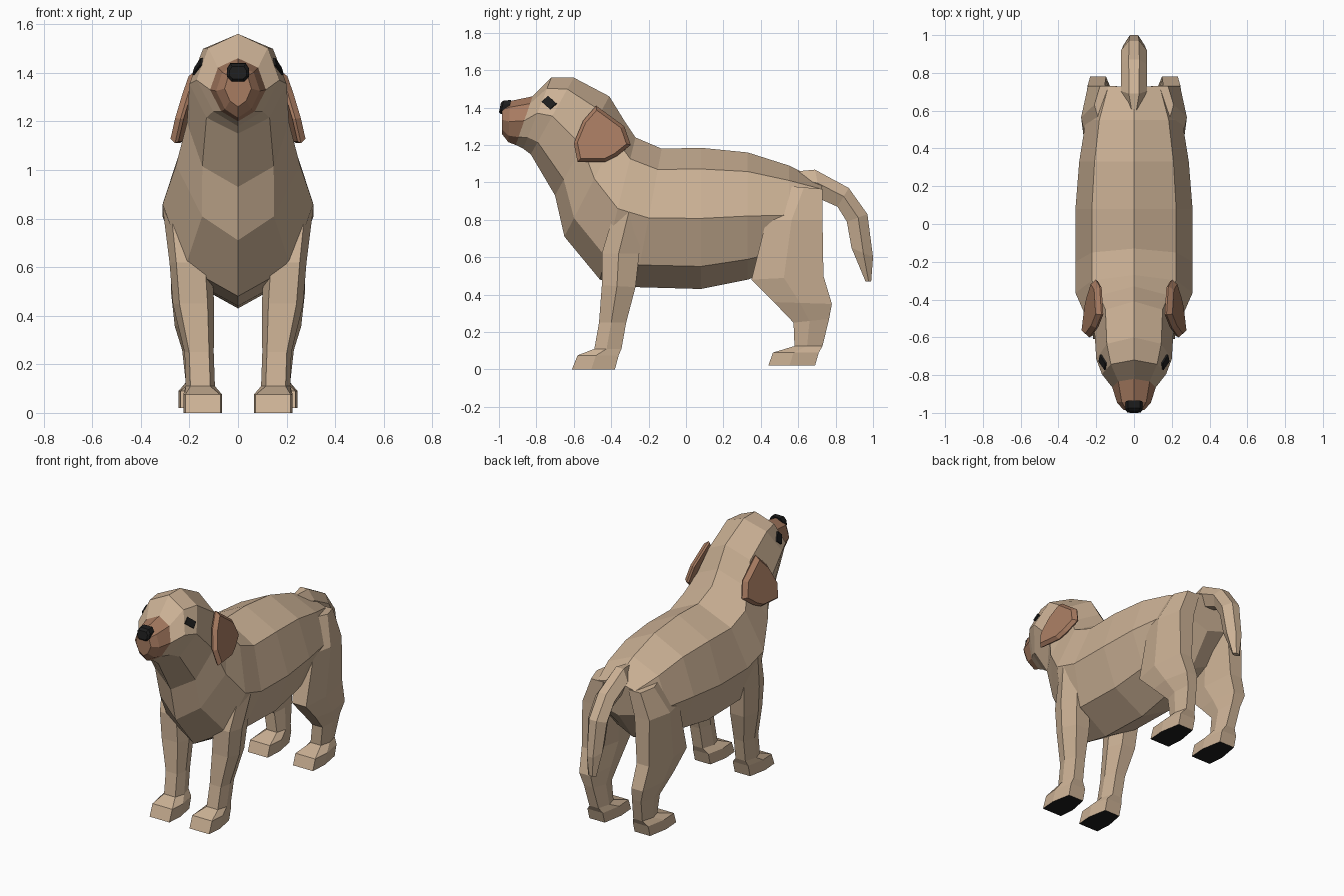
import bpy, bmesh
from mathutils import Vector
from mathutils.bvhtree import BVHTree


def material(name, rgb):
    m = bpy.data.materials.new(name)
    m.diffuse_color = (*rgb, 1)
    return m


TAN = material("tan fur", (0.60, 0.44, 0.30))
BROWN = material("brown fur", (0.39, 0.20, 0.12))
BLACK = material("black", (0.012, 0.012, 0.012))


def finish(name, bm, mats, rule=None, mirror=False):
    """Turn a bmesh into an object, colouring faces by a rule."""
    bmesh.ops.recalc_face_normals(bm, faces=bm.faces)
    bm.normal_update()
    for f in bm.faces:
        f.material_index = rule(f) if rule else 0
    me = bpy.data.meshes.new(name)
    bm.to_mesh(me)
    bm.free()
    for m in mats:
        me.materials.append(m)
    ob = bpy.data.objects.new(name, me)
    bpy.context.collection.objects.link(ob)
    if mirror:
        ob.modifiers.new("mirror", 'MIRROR').use_mirror_merge = False
    return ob


def skin(sections):
    """Join equal-sized closed sections and cap both ends."""
    bm = bmesh.new()
    loops = [[bm.verts.new(p) for p in s] for s in sections]
    n = len(loops[0])
    for a, b in zip(loops, loops[1:]):
        for i in range(n):
            j = (i + 1) % n
            bm.faces.new((a[i], a[j], b[j], b[i]))
    bm.faces.new(loops[0])
    bm.faces.new(loops[-1])
    return bm


def ring(ya, za, yb, zb, w, profile, cx=0):
    """Symmetric section between two points in the side view."""
    side = [(t, f) for t, f in profile]
    other = [(t, -f) for t, f in reversed(profile) if f]
    return [(cx + w * f, ya + (yb - ya) * t, za + (zb - za) * t) for t, f in side + other]


# Torso, neck, head and muzzle: top y z, bottom y z, half width, lower width factor
torso = [
    (0.73, 1.00, 0.70, 0.76, 0.19, .7), (0.55, 1.09, 0.55, 0.56, 0.255, .7),
    (0.33, 1.16, 0.33, 0.48, 0.29, .7), (0.08, 1.185, 0.08, 0.43, 0.31, .7),
    (-0.13, 1.18, -0.27, 0.44, 0.31, .7), (-0.27, 1.24, -0.46, 0.48, 0.31, .7),
    (-0.33, 1.33, -0.65, 0.71, 0.255, .58), (-0.41, 1.46, -0.70, 0.93, 0.21, .7),
    (-0.60, 1.56, -0.83, 1.15, 0.20, .65), (-0.72, 1.56, -0.87, 1.18, 0.17, .6),
    (-0.82, 1.46, -0.91, 1.20, 0.115, .6), (-0.94, 1.435, -0.95, 1.215, 0.09, .6),
    (-0.985, 1.41, -0.985, 1.26, 0.055, .6)]
bm = skin([ring(*r[:5], [(0, 0), (.15, .72), (.5, 1), (.84, r[5]), (1, 0)]) for r in torso])
body = finish("body_and_head", bm, [TAN, BROWN],
              lambda f: int(f.calc_center_median().y < -0.88 and f.calc_center_median().z > 1.22))

# Nose
OCT = [(0, .7), (.3, 1), (.75, 1), (1, .6)]
finish("nose", skin([ring(-0.935, 1.44, -0.95, 1.37, .045, OCT),
                     ring(-0.975, 1.438, -0.99, 1.365, .045, OCT),
                     ring(-0.99, 1.425, -1.0, 1.375, .035, OCT)]), [BLACK])

# Eyes: thin plates laid on the head surface
tree = BVHTree.FromPolygons([v.co for v in body.data.vertices],
                            [list(p.vertices) for p in body.data.polygons])
layers = [[], []]
for y, z in [(-0.77, 1.43), (-0.735, 1.46), (-0.69, 1.42), (-0.725, 1.39)]:
    hit, normal, _, _ = tree.ray_cast(Vector((1, y, z)), Vector((-1, 0, 0)))
    layers[0].append(hit)
    layers[1].append(hit + Vector((0.008, -0.003, 0.002)))
finish("eyes", skin(layers), [BLACK], mirror=True)

# Ears: a side outline leaning outward, with a bevelled outer face
outline = [(-0.48, 1.41), (-0.33, 1.30), (-0.295, 1.20), (-0.37, 1.14),
           (-0.43, 1.11), (-0.58, 1.11), (-0.60, 1.21), (-0.55, 1.33)]


def ear_layer(offset, scale):
    pts = []
    for y, z in outline:
        y, z = -0.46 + (y + 0.46) * scale, 1.24 + (z - 1.24) * scale
        x = 0.17 + (1.41 - z) * 0.25 - 0.12 * (y + 0.46)
        pts.append((x + offset, y, z))
    return pts


finish("ears", skin([ear_layer(-.012, .95), ear_layer(0, 1), ear_layer(.025, .86)]),
       [BROWN], mirror=True)

# Tail: outer point, inner point, half width
tail = [(0.60, 1.06, 0.62, 0.95, 0.03), (0.69, 1.068, 0.72, 0.91, 0.068),
        (0.87, 0.97, 0.81, 0.87, 0.07), (0.97, 0.83, 0.86, 0.79, 0.068),
        (1.0, 0.60, 0.885, 0.65, 0.055), (0.99, 0.47, 0.96, 0.47, 0.03)]
finish("tail", skin([ring(*r, [(0, .4), (.45, 1), (1, .5)]) for r in tail]), [TAN])

# Legs: front point, back point, half width, centre x
LEG = [(0, .68), (.45, 1), (1, .6)]
FOOT = [(0, .9), (.45, 1), (1, .7)]
front = [
    (-0.61, 0, -0.38, 0, .08, .145), (-0.58, 0.075, -0.36, 0.075, .08, .145),
    (-0.49, 0.11, -0.345, 0.11, .06, .155), (-0.465, 0.25, -0.32, 0.25, .06, .16),
    (-0.45, 0.45, -0.27, 0.44, .085, .183), (-0.45, 0.62, -0.25, 0.62, .087, .195),
    (-0.375, 0.87, -0.22, 0.81, .095, .215)]
hind = [
    (0.44, 0.02, 0.69, 0.02, .08, .165), (0.465, 0.09, 0.71, 0.09, .08, .165),
    (0.58, 0.125, 0.73, 0.125, .055, .16), (0.575, 0.25, 0.765, 0.27, .055, .175),
    (0.47, 0.36, 0.78, 0.35, .07, .19), (0.35, 0.48, 0.735, 0.50, .075, .20),
    (0.43, 0.80, 0.73, 0.80, .09, .19), (0.55, 0.98, 0.73, 0.965, .075, .135)]
for name, rows in (("front_legs", front), ("hind_legs", hind)):
    bm = skin([ring(*r[:5], FOOT if i < 2 else LEG, r[5]) for i, r in enumerate(rows)])
    # black pads on the underside of the feet
    finish(name, bm, [TAN, BLACK],
           lambda f: int(f.normal.z < -0.9 and f.calc_center_median().z < 0.03), True)
